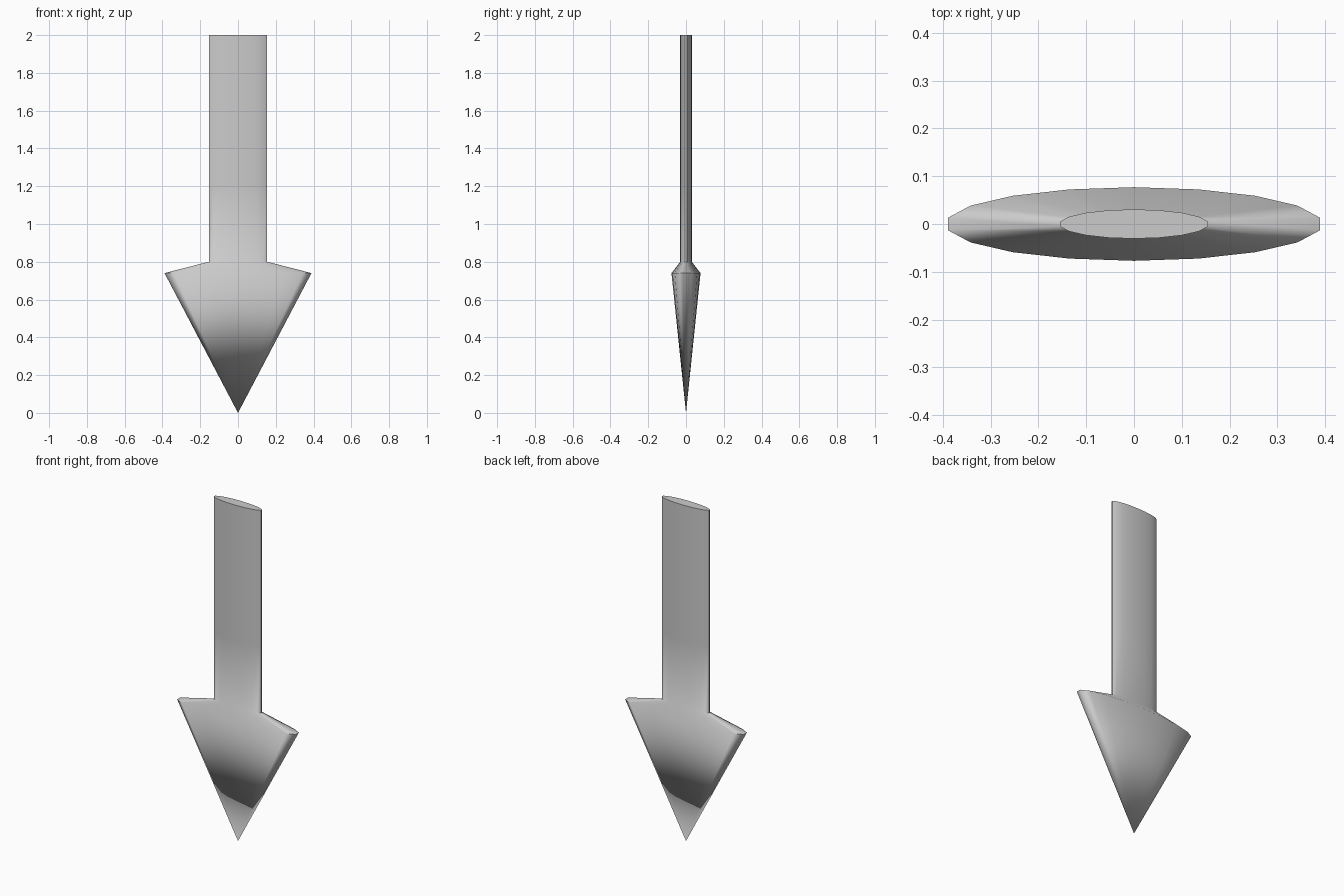
import bpy, bmesh
from math import sin, cos, radians

if "Cube" in bpy.data.objects:
    bpy.data.objects.remove(bpy.data.objects["Cube"])

SIDES = 18
FLATTEN = 0.195   # depth of the elliptical section relative to its width

# Rings from the head's rim, over the shoulder and up the shaft: (radius, z)
profile = [(0.395, 0.74), (0.157, 0.80), (0.157, 1.20), (0.157, 2.0)]

bm = bmesh.new()


def ring(r, z):
    angles = [radians(10 + i * 360 / SIDES) for i in range(SIDES)]
    return [bm.verts.new((r * cos(a), FLATTEN * r * sin(a), z)) for a in angles]


rings = [ring(r, z) for r, z in profile]
tip = bm.verts.new((0, 0, 0))

for i in range(SIDES):
    j = (i + 1) % SIDES
    # Pointed head
    bm.faces.new((tip, rings[0][j], rings[0][i]))
    # Shoulder and shaft
    for low, high in zip(rings, rings[1:]):
        bm.faces.new((low[i], low[j], high[j], high[i]))

# Flat end of the shaft
bm.faces.new(rings[-1])
bmesh.ops.recalc_face_normals(bm, faces=bm.faces)

mesh = bpy.data.meshes.new("arrow")
bm.to_mesh(mesh)
bm.free()
arrow = bpy.data.objects.new("arrow", mesh)
bpy.context.collection.objects.link(arrow)

bpy.context.view_layer.objects.active = arrow
arrow.select_set(True)
bpy.ops.object.shade_smooth_by_angle(angle=radians(60))
